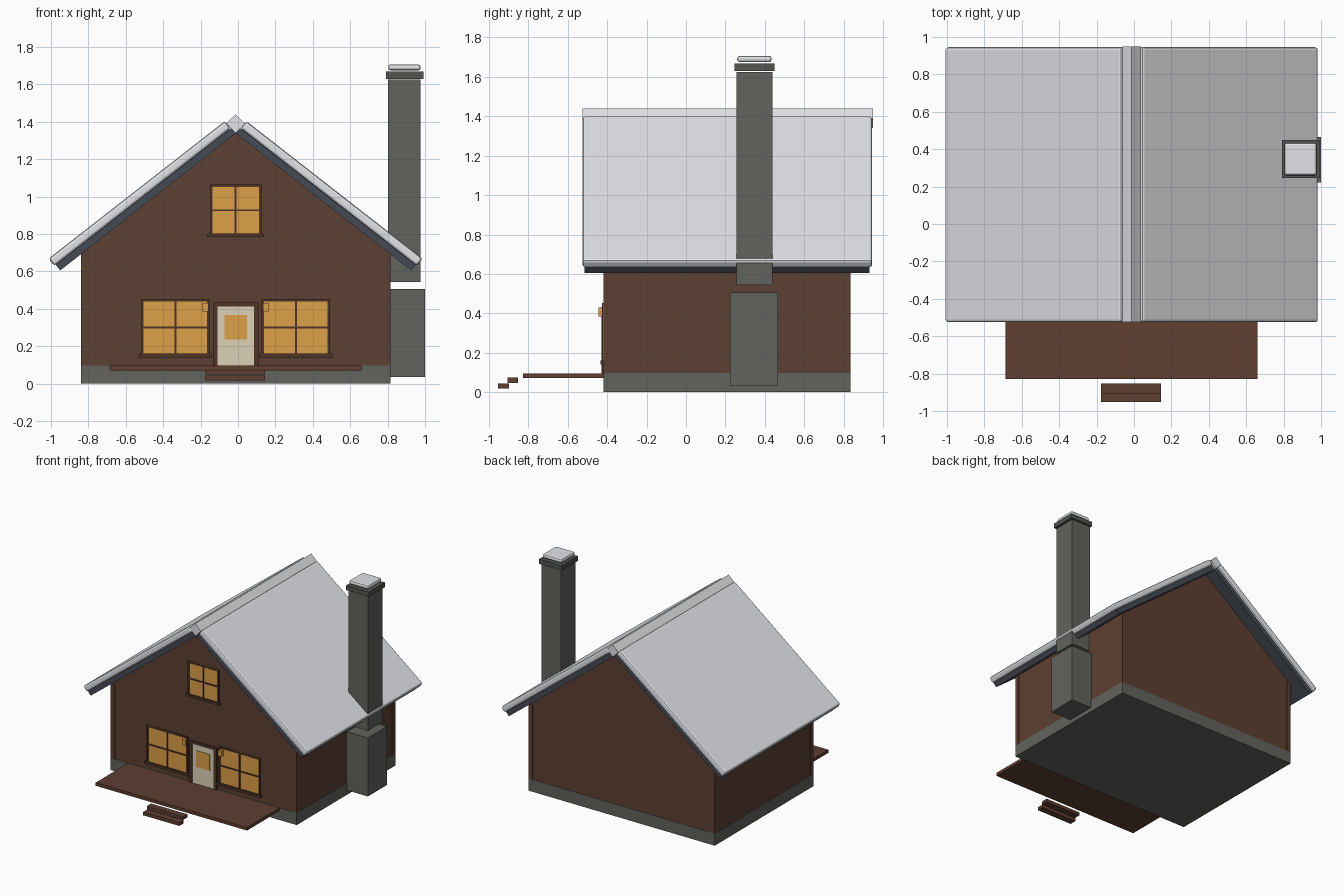
import bpy
import bmesh
import math
from mathutils import Vector

cube = bpy.data.objects.get("Cube")
if cube:
    bpy.data.objects.remove(cube, do_unlink=True)

CX = -0.0125                 # house centre line
FRONT, BACK = -0.415, 0.832  # wall planes


def material(name, r, g, b):
    m = bpy.data.materials.new(name)
    m.use_nodes = True
    m.diffuse_color = (r, g, b, 1)
    m.node_tree.nodes["Principled BSDF"].inputs["Base Color"].default_value = (r, g, b, 1)
    return m


WOOD = material("brown wood", 0.108, 0.05, 0.032)
TRIM = material("dark trim", 0.08, 0.035, 0.022)
DECK = material("deck boards", 0.115, 0.05, 0.031)
STONE = material("grey stone", 0.122, 0.125, 0.11)
CAP = material("dark stone", 0.085, 0.09, 0.08)
ROOF = material("slate roof", 0.06, 0.07, 0.09)
SNOW = material("snow", 0.77, 0.78, 0.81)
GLOW = material("warm glass", 0.72, 0.35, 0.065)
DOOR = material("cream door", 0.72, 0.64, 0.47)


def prism(name, profile, y0, y1, mat, bevel=0):
    """Extrude an x-z profile from y0 to y1."""
    bm = bmesh.new()
    face = bm.faces.new([bm.verts.new((x, y0, z)) for x, z in profile])
    ext = bmesh.ops.extrude_face_region(bm, geom=[face])
    moved = [v for v in ext["geom"] if isinstance(v, bmesh.types.BMVert)]
    bmesh.ops.translate(bm, verts=moved, vec=(0, y1 - y0, 0))
    bmesh.ops.recalc_face_normals(bm, faces=bm.faces)
    mesh = bpy.data.meshes.new(name)
    bm.to_mesh(mesh)
    bm.free()
    mesh.materials.append(mat)
    ob = bpy.data.objects.new(name, mesh)
    bpy.context.collection.objects.link(ob)
    if bevel:
        mod = ob.modifiers.new("soft edges", "BEVEL")
        mod.width = bevel
        mod.segments = 2
    return ob


def box(name, x, y, z, mat, bevel=0):
    profile = [(x[0], z[0]), (x[1], z[0]), (x[1], z[1]), (x[0], z[1])]
    return prism(name, profile, y[0], y[1], mat, bevel)


def around(cx, half):
    return (cx - half, cx + half)


# Foundation and gabled walls
box("foundation", around(CX, 0.828), (-0.418, 0.835), (0, 0.097), STONE)
SLOPE, RIDGE, HALF = 0.78, 1.345, 0.824
eave = RIDGE - SLOPE * HALF
prism("walls", [(CX - HALF, 0.09), (CX + HALF, 0.09), (CX + HALF, eave),
                (CX, RIDGE), (CX - HALF, eave)], FRONT, BACK, WOOD)

# Corner posts
for side in (-1, 1):
    for label, y in (("front", -0.4), ("back", 0.817)):
        box(f"{label}_corner_post", around(CX + side * 0.81, 0.018),
            around(y, 0.018), (0.097, 0.7), WOOD)

# Roof and snow slabs on both slopes
angle = math.atan(SLOPE)
for side, label in ((1, "left"), (-1, "right")):
    down = Vector((math.cos(angle), -math.sin(angle)))
    up = Vector((math.sin(angle), math.cos(angle)))
    peak = Vector((0, RIDGE - 0.008))

    def slab(a, b, low, high):
        pts = [peak + down * s + up * h
               for s, h in ((a, low), (b, low), (b, high), (a, high))]
        return [(CX + side * p.x, p.y) for p in pts]

    prism(f"{label}_roof", slab(0, 1.19, 0, 0.038), -0.515, 0.93, ROOF)
    prism(f"{label}_snow", slab(0.004, 1.2, 0.038, 0.088), -0.525, 0.945, SNOW, 0.014)

# Ridge cap, a square bar on its corner
prism("ridge_snow", [(CX - 0.05, 1.39), (CX, 1.34), (CX + 0.05, 1.39), (CX, 1.44)],
      -0.525, 0.95, SNOW)

# Chimney
box("chimney_base", (0.81, 1.0), (0.222, 0.466), (0.035, 0.506), STONE)
box("chimney_shaft", (0.803, 0.977), (0.255, 0.44), (0.543, 1.625), STONE)
box("chimney_cap", (0.791, 0.993), (0.245, 0.449), (1.63, 1.668), CAP)
box("chimney_snow", (0.804, 0.976), (0.26, 0.434), (1.675, 1.707), SNOW, 0.012)

# Deck and floating steps
box("deck", (-0.687, 0.66), (-0.828, FRONT), (0.071, 0.096), DECK)
for y, z in ((-0.879, 0.061), (-0.926, 0.031)):
    box("step", around(-0.016, 0.161), around(y, 0.027), around(z, 0.013), DECK)


def window(name, cx, half, z0, z1):
    """Glass pane with a frame, cross bars and a sill."""
    mid, t = (z0 + z1) / 2, 0.013
    y = (FRONT - 0.012, FRONT)
    box(name + "_glass", around(cx, half), (FRONT - 0.005, FRONT), (z0, z1), GLOW)
    for s in (-1, 1):
        box(name + "_jamb", around(cx + s * (half - t / 2), t / 2), y, (z0, z1), TRIM)
    box(name + "_head", around(cx, half), y, (z1 - t, z1), TRIM)
    box(name + "_sill", around(cx, half + 0.012), (FRONT - 0.02, FRONT), (z0 - 0.006, z0 + t), TRIM)
    box(name + "_upright", around(cx, 0.005), y, (z0, z1), TRIM)
    box(name + "_crossbar", around(cx, half), y, around(mid, 0.005), TRIM)


window("gable_window", CX, 0.138, 0.79, 1.064)
for s, label in ((1, "left"), (-1, "right")):
    window(f"{label}_window", CX + s * 0.322, 0.183, 0.147, 0.452)
    box(f"{label}_lamp", around(CX + s * 0.161, 0.015), (-0.444, FRONT), (0.385, 0.43), GLOW)

# Door with its frame and pane
box("door", around(CX, 0.097), (FRONT - 0.01, FRONT), (0.096, 0.412), DOOR)
box("door_pane", around(CX, 0.061), (FRONT - 0.014, FRONT), (0.235, 0.366), GLOW)
for s in (-1, 1):
    box("door_jamb", around(CX + s * 0.109, 0.012), (FRONT - 0.015, FRONT), (0.096, 0.412), TRIM)
box("door_head", around(CX, 0.121), (FRONT - 0.015, FRONT), (0.412, 0.433), TRIM)
